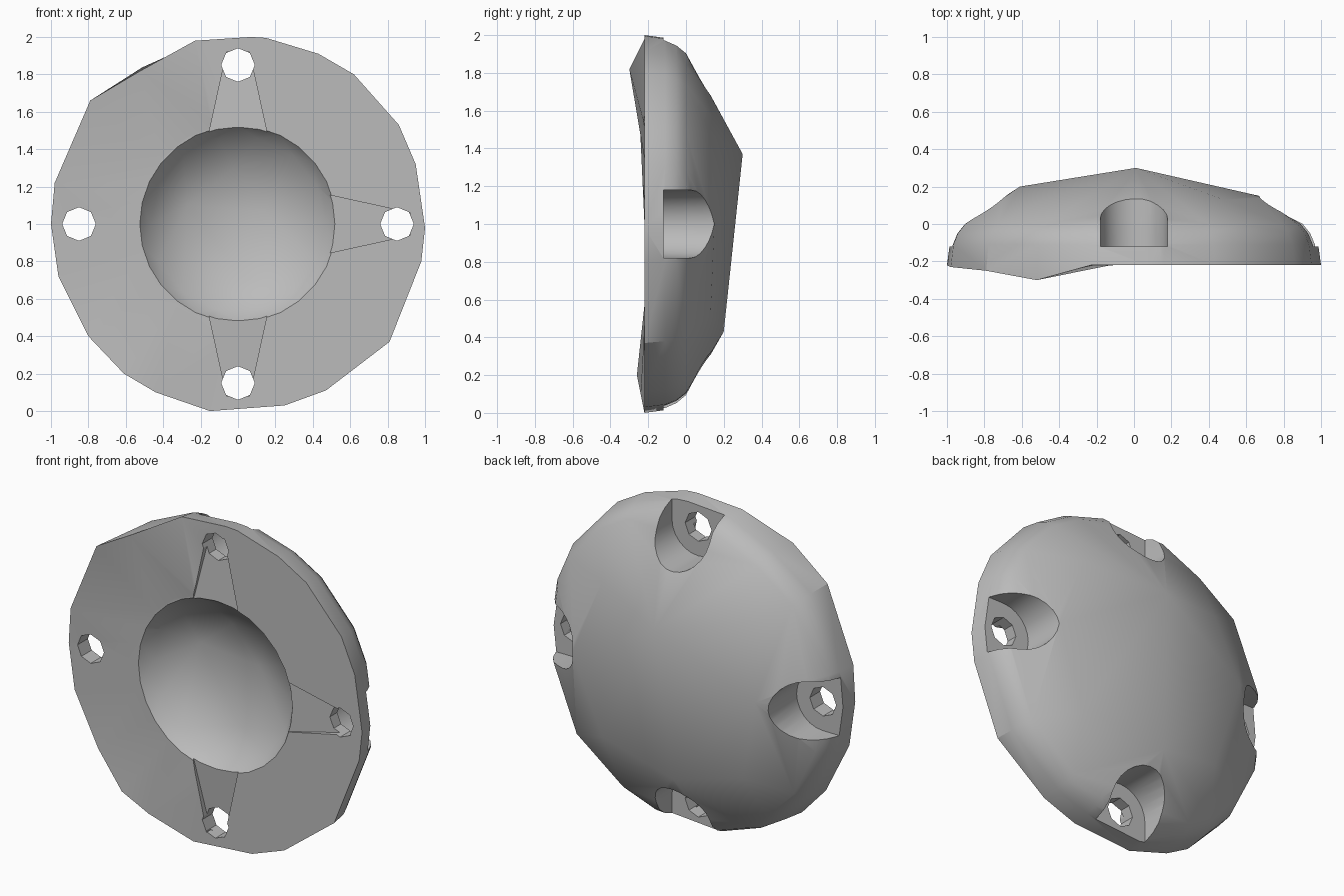
import bpy, bmesh, math
from mathutils import Vector

if "Cube" in bpy.data.objects:
    bpy.data.objects.remove(bpy.data.objects["Cube"])

FRONT, FLOOR = -0.22, -0.12     # front face and pocket floor depths
HOLE_R, POCKET_R, BOLT_R = 0.09, 0.18, 0.85
CENTRE = Vector((0, 0, 1))

grey = bpy.data.materials.new("plain grey")
grey.use_nodes = True
colour = (0.5, 0.5, 0.5, 1)
grey.diffuse_color = colour
grey.node_tree.nodes["Principled BSDF"].inputs["Base Color"].default_value = colour


def hull(points):
    """Convex solid around points."""
    bm = bmesh.new()
    for p in points:
        bm.verts.new(p)
    res = bmesh.ops.convex_hull(bm, input=bm.verts)
    loose = {g for g in res["geom_interior"] + res["geom_unused"]
             if isinstance(g, bmesh.types.BMVert)}
    bmesh.ops.delete(bm, geom=list(loose), context="VERTS")
    bmesh.ops.recalc_face_normals(bm, faces=bm.faces)
    return bm


def make_object(name, bm):
    mesh = bpy.data.meshes.new(name)
    bm.to_mesh(mesh)
    bm.free()
    mesh.materials.append(grey)
    ob = bpy.data.objects.new(name, mesh)
    bpy.context.collection.objects.link(ob)
    return ob


def circle(radius, y, count, x=0, z=1):
    return [Vector((x + radius * math.cos(math.tau * i / count), y,
                    z + radius * math.sin(math.tau * i / count))) for i in range(count)]


def cut(target, name, points):
    cutter = make_object(name, hull(points))
    cutter.hide_render = True
    mod = target.modifiers.new(name, "BOOLEAN")
    mod.operation, mod.solver, mod.object = "DIFFERENCE", "EXACT", cutter
    bpy.context.view_layer.objects.active = target
    bpy.ops.object.modifier_apply(modifier=mod.name)
    bpy.data.objects.remove(cutter)


# Uneven rim outline (x, z)
rim = [(0.07, 2), (0.15, 1.995), (0.43, 1.91), (0.62, 1.8), (0.86, 1.53), (0.95, 1.32),
       (1, 0.98), (0.98, 0.8), (0.81, 0.37), (0.47, 0.11), (0.25, 0.03), (-0.15, 0),
       (-0.44, 0.1), (-0.61, 0.2), (-0.8, 0.4), (-0.96, 0.72), (-1, 1), (-0.98, 1.22),
       (-0.79, 1.66), (-0.52, 1.85), (-0.23, 1.98)]

# Domed body: rim, rounded shoulder rings, and a few dome corners
points = [Vector((x, FRONT, z)) for x, z in rim]
for scale, y in ((0.985, -0.11), (0.96, -0.05), (0.92, 0.0)):
    points += [Vector((x * scale, y, 1 + (z - 1) * scale)) for x, z in rim]
points += [Vector(p) for p in ((0.01, 0.3, 1.37), (-0.05, 0.2, 0.43),
                               (-0.61, 0.2, 1.05), (0.67, 0.15, 1.0))]
points += [Vector((0.48 * sx, 0.13, 1 + 0.48 * sz)) for sx in (-1, 1) for sz in (-1, 1)]
bm = hull(points)

# Front face: ring between rim and bowl, with a warped left edge
flat = [f for f in bm.faces if all(v.co.y < FRONT + 0.001 for v in f.verts)]
bmesh.ops.delete(bm, geom=flat, context="FACES")
outer = [v for v in bm.verts if v.is_boundary]
edges = [e for e in bm.edges if e.is_boundary]
new = bmesh.ops.extrude_edge_only(bm, edges=edges)["geom"]
for v in [g for g in new if isinstance(g, bmesh.types.BMVert)]:
    arm = v.co - CENTRE
    arm.y = 0
    v.co = CENTRE + arm.normalized() * 0.54 + Vector((0, FRONT, 0))
bmesh.ops.contextual_create(bm, geom=[e for e in bm.edges if e.is_boundary])
for (x, z), y in (((-0.52, 1.85), -0.3), ((-0.79, 1.66), -0.25), ((-0.61, 0.2), -0.26),
                  ((-0.44, 0.1), -0.24), ((-0.98, 1.22), -0.23)):
    near = min(outer, key=lambda v: (v.co - Vector((x, FRONT, z))).length)
    near.co.y = y
    if y < -0.28:
        near.co.z = 1.82
bmesh.ops.recalc_face_normals(bm, faces=bm.faces)
bmesh.ops.triangulate(bm, faces=[f for f in bm.faces if len(f.verts) == 4])
body = make_object("domed_flange", bm)

# Faceted bowl in the front
bowl = circle(0.525, -0.4, 28) + circle(0.525, FRONT, 28) + circle(0.47, -0.14, 14)
bowl += [Vector(p) for p in ((-0.02, -0.02, 1.3), (0.05, -0.05, 0.7),
                             (0.14, 0.01, 1.07), (-0.27, 0.02, 1.1))]
cut(body, "bowl_cutter", bowl)

# Four bolt stations: back pocket open at the rim, hole, shallow front chute
for k in range(4):
    out = Vector((round(math.cos(k * math.pi / 2)), 0, round(math.sin(k * math.pi / 2))))
    side = Vector((-out.z, 0, out.x))
    c = CENTRE + out * BOLT_R
    pocket = []
    for y in (FLOOR, 0.5):
        pocket += circle(POCKET_R, y, 24, c.x, c.z)
        pocket += [c + out * 0.4 + side * s * POCKET_R + Vector((0, y, 0)) for s in (-1, 1)]
    cut(body, "pocket_cutter", pocket)
    cut(body, "hole_cutter", circle(HOLE_R, -0.5, 8, c.x, c.z) + circle(HOLE_R, 0.3, 8, c.x, c.z))
    if k != 2:
        chute = []
        for along, half, y in ((0.92, 0.06, -0.18), (0.42, 0.17, FRONT + 0.003)):
            for s in (-1, 1):
                base = CENTRE + out * along + side * s * half
                chute += [base + Vector((0, y, 0)), base + Vector((0, -0.4, 0))]
        cut(body, "chute_cutter", chute)

# Soft shading with crisp cut edges
bpy.ops.object.select_all(action="DESELECT")
body.select_set(True)
bpy.context.view_layer.objects.active = body
bpy.ops.object.shade_smooth_by_angle(angle=math.radians(30))
